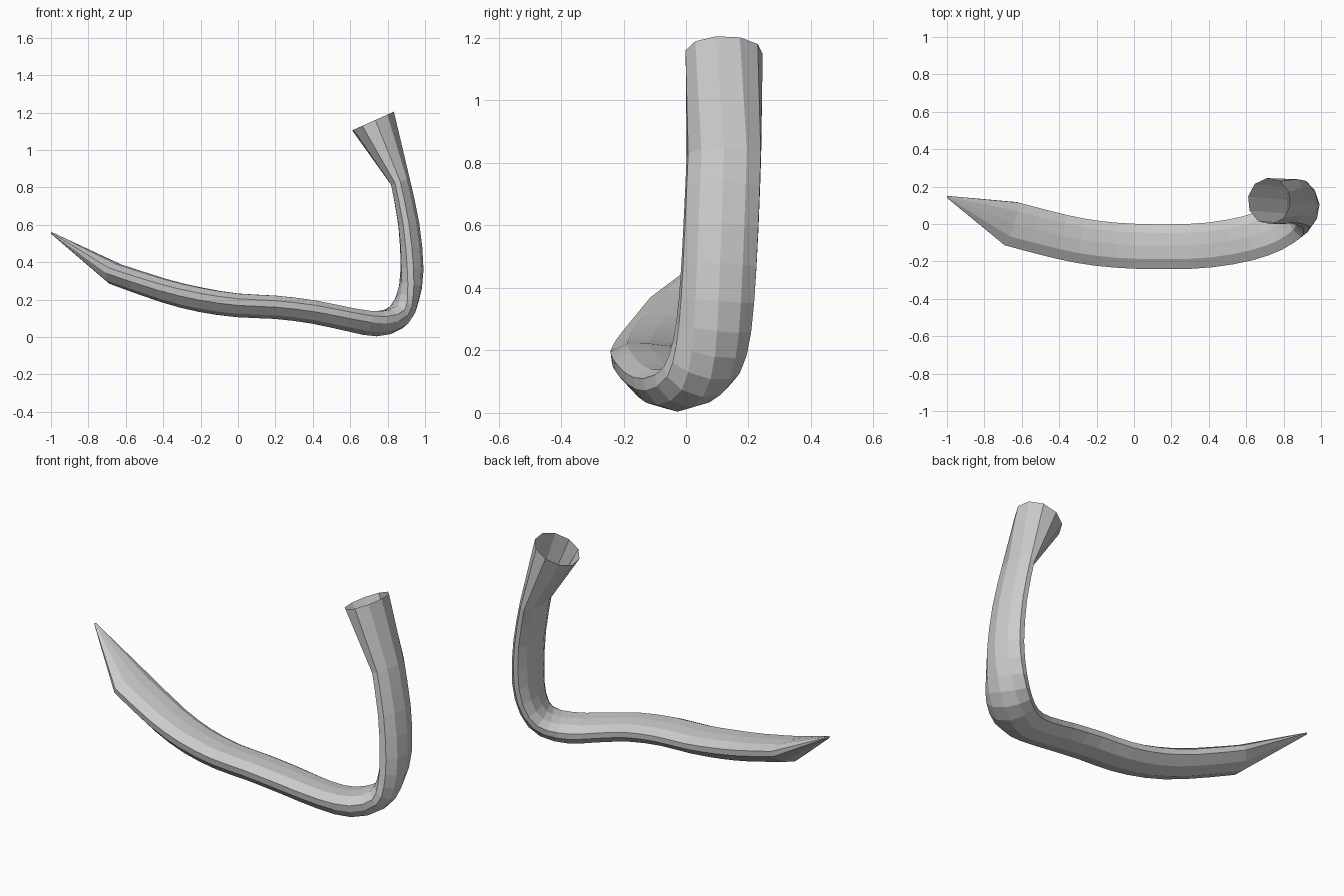
import bpy, bmesh
from math import sin, cos, radians
from mathutils import Vector

if "Cube" in bpy.data.objects:
    bpy.data.objects.remove(bpy.data.objects["Cube"])

# Stations along the bar: x, y, z, half width, half thickness, yaw in degrees
stations = [
    (-.665, .005, .34, .122, .060, -19),
    (-.40, -.065, .25, .122, .064, -14),
    (-.20, -.102, .20, .122, .066, -9),
    (0, -.118, .170, .122, .064, -4),
    (.20, -.121, .160, .122, .063, 0),
    (.40, -.112, .135, .122, .063, 6),
    (.60, -.078, .092, .122, .063, 17),
    (.74, -.028, .072, .122, .068, 24),
    (.85, .040, .105, .122, .066, 22),
    (.907, .080, .20, .122, .061, 12),
    (.930, .100, .36, .122, .062, 4),
    (.913, .113, .60, .122, .057, 1),
    (.868, .122, .83, .121, .053, 0),
]
tip = (-.998, .145, .557, .006, .005, -20)
rim = (.722, .122, 1.155, .124, .125, 0)

# Flattened ten-sided section (across, towards the inside of the curve)
flat = [(-.99, .55), (-.95, 0), (-.6, -.7), (0, -1), (.6, -.7),
        (.97, -.05), (.98, .42), (.6, .85), (.05, .98), (-.55, .97)]
circle = [(cos(radians(150 + 36 * i)), sin(radians(150 + 36 * i))) for i in range(10)]


def spline(pts, steps):
    out = []
    for i in range(len(pts) - 1):
        p0, p1, p2 = pts[max(i - 1, 0)], pts[i], pts[i + 1]
        p3 = pts[min(i + 2, len(pts) - 1)]
        for s in range(steps):
            t = s / steps
            out.append(tuple(.5 * (2 * b + (c - a) * t + (2 * a - 5 * b + 4 * c - d) * t * t
                                   + (3 * b - a - 3 * c + d) * t ** 3)
                             for a, b, c, d in zip(p0, p1, p2, p3)))
    return out + [pts[-1]]


path = [tip] + spline(stations, 2) + [rim]
bm = bmesh.new()
rings = []
for i, (x, y, z, w, h, yaw) in enumerate(path):
    before = Vector(path[max(i - 1, 0)][:3])
    here = Vector((x, y, z))
    after = Vector(path[min(i + 1, len(path) - 1)][:3])
    tangent = ((here - before).normalized() + (after - here).normalized()).normalized()
    across = Vector((-sin(radians(yaw)), cos(radians(yaw)), 0))
    across = (across - tangent * across.dot(tangent)).normalized()
    inner = tangent.cross(across)
    section = circle if i == len(path) - 1 else flat
    rings.append([bm.verts.new(here + across * u * w + inner * v * h) for u, v in section])

# Bar skin, closed point, open socket
for a, b in zip(rings, rings[1:]):
    for k in range(10):
        n = (k + 1) % 10
        bm.faces.new((a[k], a[n], b[n], b[k]))
bm.faces.new(rings[0])
bmesh.ops.recalc_face_normals(bm, faces=bm.faces)
mesh = bpy.data.meshes.new("hooked_bar")
bm.to_mesh(mesh)
bm.free()
bar = bpy.data.objects.new("hooked_bar", mesh)
bpy.context.collection.objects.link(bar)
